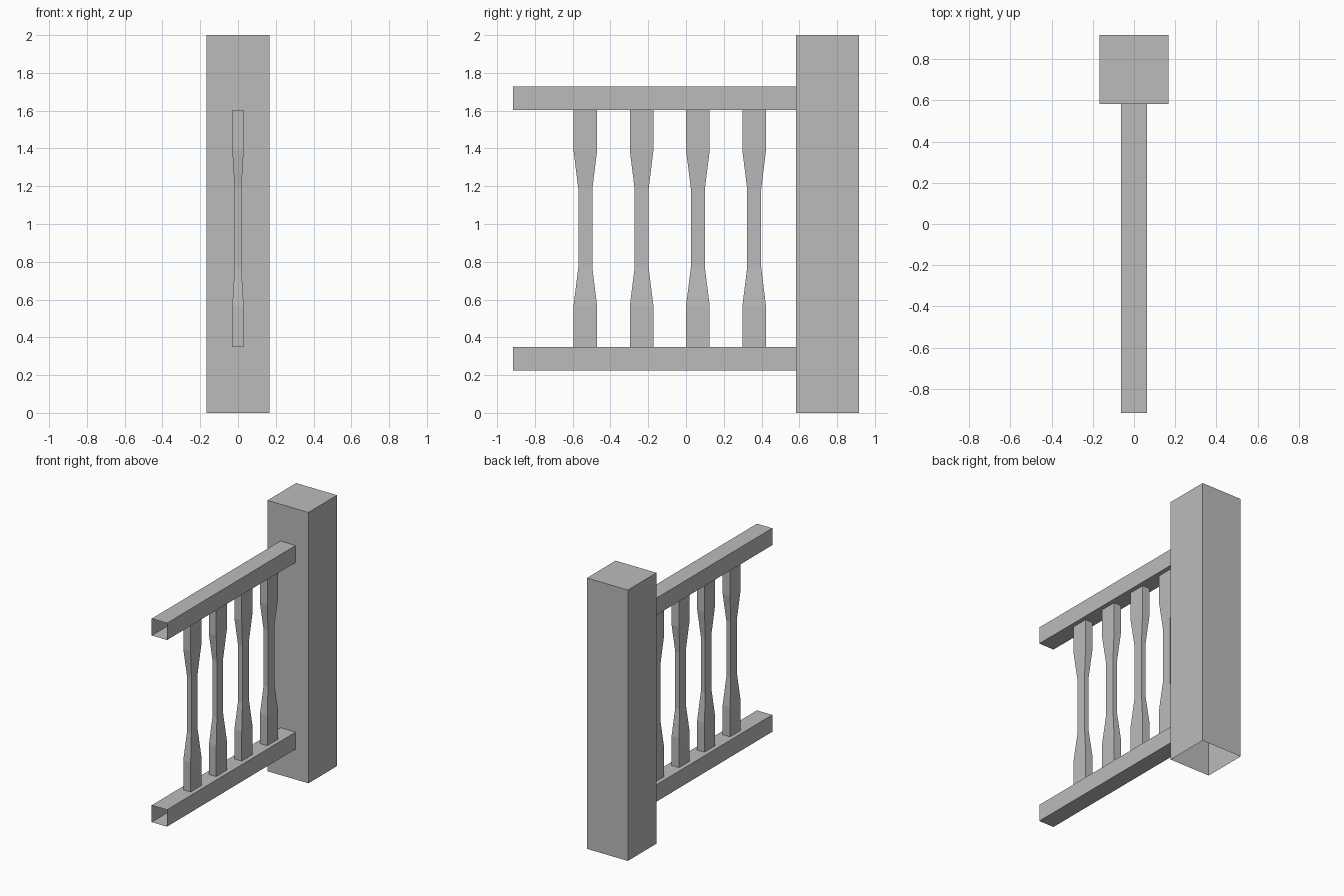
import bpy
import bmesh

# Remove the default cube
cube = bpy.data.objects.get("Cube")
if cube:
    bpy.data.objects.remove(cube, do_unlink=True)

# Single flat paint
GREY = (0.5, 0.5, 0.5, 1)
paint = bpy.data.materials.new("plain grey")
paint.use_nodes = True
paint.diffuse_color = GREY
paint.node_tree.nodes["Principled BSDF"].inputs["Base Color"].default_value = GREY


def finish(name, bm):
    bmesh.ops.recalc_face_normals(bm, faces=bm.faces)
    mesh = bpy.data.meshes.new(name)
    bm.to_mesh(mesh)
    bm.free()
    mesh.materials.append(paint)
    obj = bpy.data.objects.new(name, mesh)
    bpy.context.collection.objects.link(obj)
    return obj


def box(name, low, high, is_open):
    """Box between two corners; faces whose normal passes is_open are left out."""
    bm = bmesh.new()
    bmesh.ops.create_cube(bm, size=1)
    bm.normal_update()
    gaps = [f for f in bm.faces if is_open(f.normal)]
    bmesh.ops.delete(bm, geom=gaps, context='FACES')
    for v in bm.verts:
        v.co = [a + (c + 0.5) * (b - a) for a, b, c in zip(low, high, v.co)]
    return finish(name, bm)


def baluster(name, y, sections):
    """Rectangular open tube through sections of (z, half width, half depth)."""
    bm = bmesh.new()
    rings = [[bm.verts.new((sx * w, y + sy * d, z))
              for sx, sy in ((-1, -1), (1, -1), (1, 1), (-1, 1))]
             for z, w, d in sections]
    for lower, upper in zip(rings, rings[1:]):
        for i in range(4):
            j = (i + 1) % 4
            bm.faces.new((lower[i], lower[j], upper[j], upper[i]))
    return finish(name, bm)


# Square post, open underneath
END, WALL, POST = 0.917, 0.583, 0.167
box("post", (-POST, WALL, 0), (POST, END, 2), lambda n: n.z < -0.5)

# Hollow rails, open at both ends
RAIL = 0.0625
for name, z in (("bottom_rail", 0.225), ("top_rail", 1.603)):
    box(name, (-RAIL, -END, z), (RAIL, WALL, z + 2 * RAIL), lambda n: abs(n.y) > 0.5)

# Balusters with a slim waist
BLOCK, WAIST = (0.03, 0.0625), (0.018, 0.037)
SECTIONS = [(0.35, *BLOCK), (0.567, *BLOCK), (0.77, *WAIST),
            (1.185, *WAIST), (1.39, *BLOCK), (1.603, *BLOCK)]
for i in range(4):
    baluster(f"baluster_{i + 1}", -0.533 + i * 0.298, SECTIONS)
